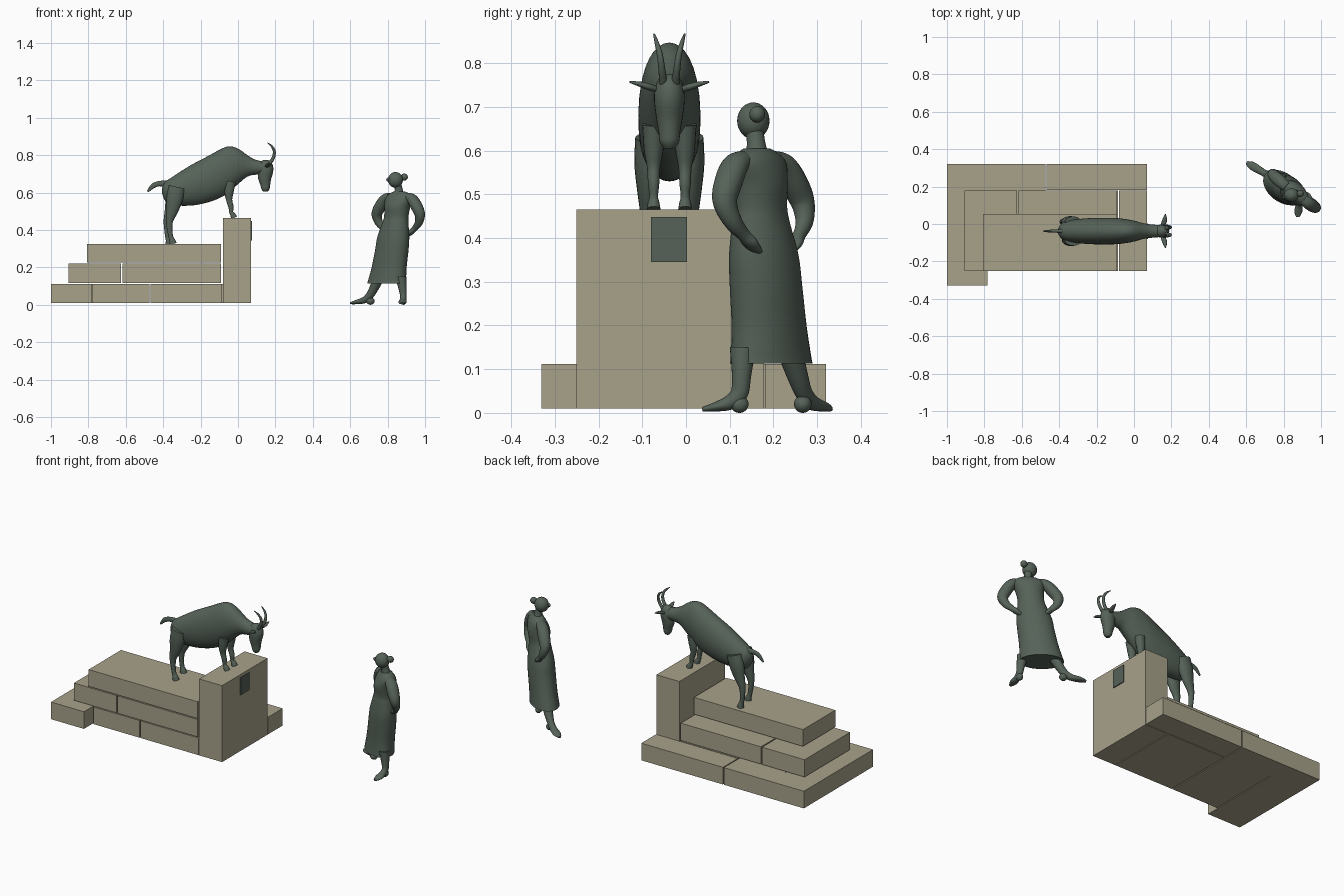
import bpy, math
from mathutils import Vector as V


def material(name, rgb):
    m = bpy.data.materials.new(name)
    m.diffuse_color = (*rgb, 1)
    return m


stone = material("sandstone", (0.39, 0.36, 0.255))
bronze = material("dark_green_bronze", (0.092, 0.122, 0.098))


def box(name, x0, x1, y0, y1, z0, z1, mat):
    bpy.ops.mesh.primitive_cube_add(size=1, location=((x0 + x1) / 2, (y0 + y1) / 2, (z0 + z1) / 2))
    o = bpy.context.object
    o.name = name
    o.scale = (x1 - x0, y1 - y0, z1 - z0)
    o.data.materials.append(mat)


def smooth(o):
    o.data.materials.append(bronze)
    bpy.ops.object.select_all(action='DESELECT')
    o.select_set(True)
    bpy.context.view_layer.objects.active = o
    bpy.ops.object.shade_smooth_by_angle(angle=math.radians(50))


def ball(name, loc, r):
    bpy.ops.mesh.primitive_uv_sphere_add(segments=28, ring_count=16, radius=1, location=loc)
    o = bpy.context.object
    o.name = name
    o.scale = r
    smooth(o)


def spline(pts, steps):
    """Catmull-Rom through tuples of any length."""
    p = [pts[0]] + list(pts) + [pts[-1]]
    out = []
    for i in range(1, len(p) - 2):
        for k in range(steps):
            t = k / steps
            out.append([0.5 * (2 * b + (c - a) * t + (2 * a - 5 * b + 4 * c - d) * t * t
                               + (3 * b - a - 3 * c + d) * t ** 3)
                        for a, b, c, d in zip(*p[i - 1:i + 3])])
    return out + [list(pts[-1])]


def loft(name, pts, side, up=None, n=24, steps=5):
    """Elliptical tube; each point is x, y, z, half width along side, half depth."""
    s = spline(pts, steps)
    side = V(side).normalized()
    verts, faces = [], []
    for i, q in enumerate(s):
        tan = V(s[min(i + 1, len(s) - 1)][:3]) - V(s[max(i - 1, 0)][:3])
        u = V(up) if up else tan.cross(side).normalized()
        for k in range(n):
            a = 2 * math.pi * k / n
            verts.append(V(q[:3]) + side * (q[3] * math.cos(a)) + u * (q[4] * math.sin(a)))
    for i in range(len(s) - 1):
        for k in range(n):
            j = (k + 1) % n
            faces.append((i * n + k, i * n + j, (i + 1) * n + j, (i + 1) * n + k))
    faces.append(tuple(range(n - 1, -1, -1)))
    faces.append(tuple(range((len(s) - 1) * n, len(s) * n)))
    me = bpy.data.meshes.new(name)
    me.from_pydata([v[:] for v in verts], [], faces)
    o = bpy.data.objects.new(name, me)
    bpy.context.collection.objects.link(o)
    bpy.ops.object.select_all(action='DESELECT')
    o.select_set(True)
    bpy.context.view_layer.objects.active = o
    bpy.ops.object.mode_set(mode='EDIT')
    bpy.ops.mesh.select_all(action='SELECT')
    bpy.ops.mesh.normals_make_consistent(inside=False)
    bpy.ops.object.mode_set(mode='OBJECT')
    smooth(o)


# Stepped stone base: three courses and an upright block
for i, b in enumerate([
        (-1.0, -0.783, -0.33, 0.178, 0.01, 0.112), (-0.777, -0.473, -0.25, 0.178, 0.01, 0.112),
        (-0.467, -0.085, -0.25, 0.178, 0.01, 0.112), (-1.0, -0.473, 0.178, 0.32, 0.01, 0.112),
        (-0.467, 0.07, 0.182, 0.32, 0.01, 0.112),
        (-0.905, -0.625, -0.25, 0.178, 0.117, 0.22), (-0.618, -0.09, -0.25, 0.178, 0.117, 0.22),
        (-0.808, -0.09, -0.25, 0.054, 0.226, 0.326)]):
    box(f"course_block_{i + 1}", *b, stone)
box("upright_block", -0.081, 0.07, -0.25, 0.178, 0.01, 0.465, stone)
box("plaque", 0.068, 0.075, -0.08, 0.002, 0.345, 0.448, bronze)

# Goat body and neck: x, top, bottom, half width
GY = -0.038
body = [(-.406, .625, .595, .012), (-.392, .655, .56, .036), (-.36, .678, .535, .055), (-.26, .742, .53, .068),
        (-.17, .79, .545, .071), (-.10, .828, .57, .07), (-.05, .847, .60, .065), (0, .835, .645, .056),
        (.05, .80, .685, .042), (.09, .777, .695, .036), (.14, .765, .70, .032)]
loft("goat_body", [(x, GY, (t + b) / 2, w, (t - b) / 2) for x, t, b, w in body], (0, 1, 0), (0, 0, 1), 32)
loft("goat_head", [(.145, GY, .774, .010, .012), (.146, GY, .76, .027, .033), (.147, GY, .725, .035, .042),
                   (.143, GY, .68, .031, .036), (.146, GY, .645, .025, .027), (.147, GY, .62, .022, .022),
                   (.147, GY, .605, .012, .012)], (0, 1, 0))
loft("goat_tail", [(-.37, GY, .645, .014, .02), (-.42, GY, .648, .008, .014), (-.455, GY, .635, .007, .013),
                   (-.483, GY, .605, .003, .005)], (0, 1, 0))

# Paired goat parts
for tag, s in (("right", -1), ("left", 1)):
    loft(f"goat_horn_{tag}", [(.162, GY + s * .013, .745, .010, .010), (.188, GY + s * .017, .785, .008, .009),
                              (.194, GY + s * .022, .82, .007, .008), (.181, GY + s * .029, .847, .005, .006),
                              (.157, GY + s * .035, .866, .002, .002)], (0, 1, 0), n=14)
    loft(f"goat_ear_{tag}", [(.15, GY + s * .022, .738, .008, .006), (.16, GY + s * .045, .745, .014, .008),
                             (.165, GY + s * .068, .752, .011, .006), (.168, GY + s * .091, .757, .002, .002)],
         (1, 0, 0), n=14)
    loft(f"goat_front_leg_{tag}", [(x, GY + s * .036, z, r, r * 1.1) for x, z, r in
         [(-.04, .66, .026), (-.048, .60, .022), (-.047, .56, .015), (-.038, .525, .013), (-.036, .495, .010),
          (-.028, .482, .013), (-.02, .465, .016)]], (0, 1, 0), n=18)
    hind = [(-.325, .63, .028, .045), (-.338, .57, .03, .045), (-.35, .51, .024, .034), (-.366, .45, .016, .02),
            (-.365, .40, .013, .014), (-.358, .36, .012, .013), (-.352, .345, .015, .016), (-.347, .326, .017, .02)]
    lean = 0.02 if s > 0 else 0
    loft(f"goat_hind_leg_{tag}", [(x - lean * (.63 - z) / .3, GY + s * .05, z, w, d) for x, z, w, d in hind],
         (0, 1, 0), n=18)

# Woman: side axis points to her left, front axis to her face
SIDE, FRONT = V((.79, -.61, 0)), V((-.61, -.79, 0))
dress = [(.795, .195, .113, .118, .077), (.798, .194, .135, .114, .075), (.808, .19, .20, .104, .073),
         (.822, .183, .29, .098, .073), (.83, .178, .36, .094, .07), (.84, .172, .43, .078, .06),
         (.846, .17, .47, .070, .056), (.852, .167, .525, .075, .06), (.862, .165, .57, .086, .048),
         (.864, .164, .592, .066, .036), (.862, .162, .605, .035, .027)]
loft("woman_dress", dress, SIDE, FRONT, 36)
loft("woman_neck", [(.862, .163, .58, .034, .03), (.86, .161, .612, .022, .022), (.853, .156, .65, .02, .021)],
     SIDE, FRONT)
ball("woman_head", (.842, .154, .668), (.040, .037, .042))
ball("woman_hair_bun", (.889, .163, .683), (.019, .018, .019))
loft("woman_nose", [(.812, .146, .682, .005, .004), (.799, .142, .67, .007, .007), (.806, .144, .66, .004, .004)],
     (.3, -.95, 0), n=12)

# Arms akimbo: sideways, forwards, height, half width, half depth
arm = [(.055, 0, .58, .026, .02), (.09, -.002, .565, .032, .028), (.12, -.005, .53, .033, .031),
       (.145, -.01, .485, .028, .029), (.135, -.022, .44, .021, .022), (.105, -.03, .408, .014, .016),
       (.085, -.032, .39, .020, .014), (.06, -.034, .368, .014, .006)]
for tag, s in (("right", -1), ("left", 1)):
    pts = []
    for a, f, z, w, d in arm:
        c = V((.86, .165, 0)) + V((-.02, .008, 0)) * ((.58 - z) / .2) + SIDE * (s * a) + FRONT * f
        pts.append((c.x, c.y, z, w, d))
    loft(f"woman_arm_{tag}", pts, FRONT)

# Legs and feet
loft("woman_leg_right", [(.755, .235, .15, .03, .03), (.725, .255, .085, .024, .024), (.70, .27, .045, .019, .021),
                         (.672, .287, .024, .02, .017), (.63, .312, .014, .022, .011), (.602, .328, .008, .009, .005)],
     (.5, .87, 0))
loft("woman_leg_left", [(.87, .13, .15, .03, .03), (.88, .127, .085, .022, .022), (.884, .122, .045, .017, .02),
                        (.882, .10, .024, .018, .017), (.879, .068, .014, .022, .011), (.876, .037, .008, .009, .005)],
     (1, 0, 0))
ball("woman_heel_right", (.708, .267, .02), (.022, .020, .020))
ball("woman_heel_left", (.884, .122, .02), (.018, .021, .020))
